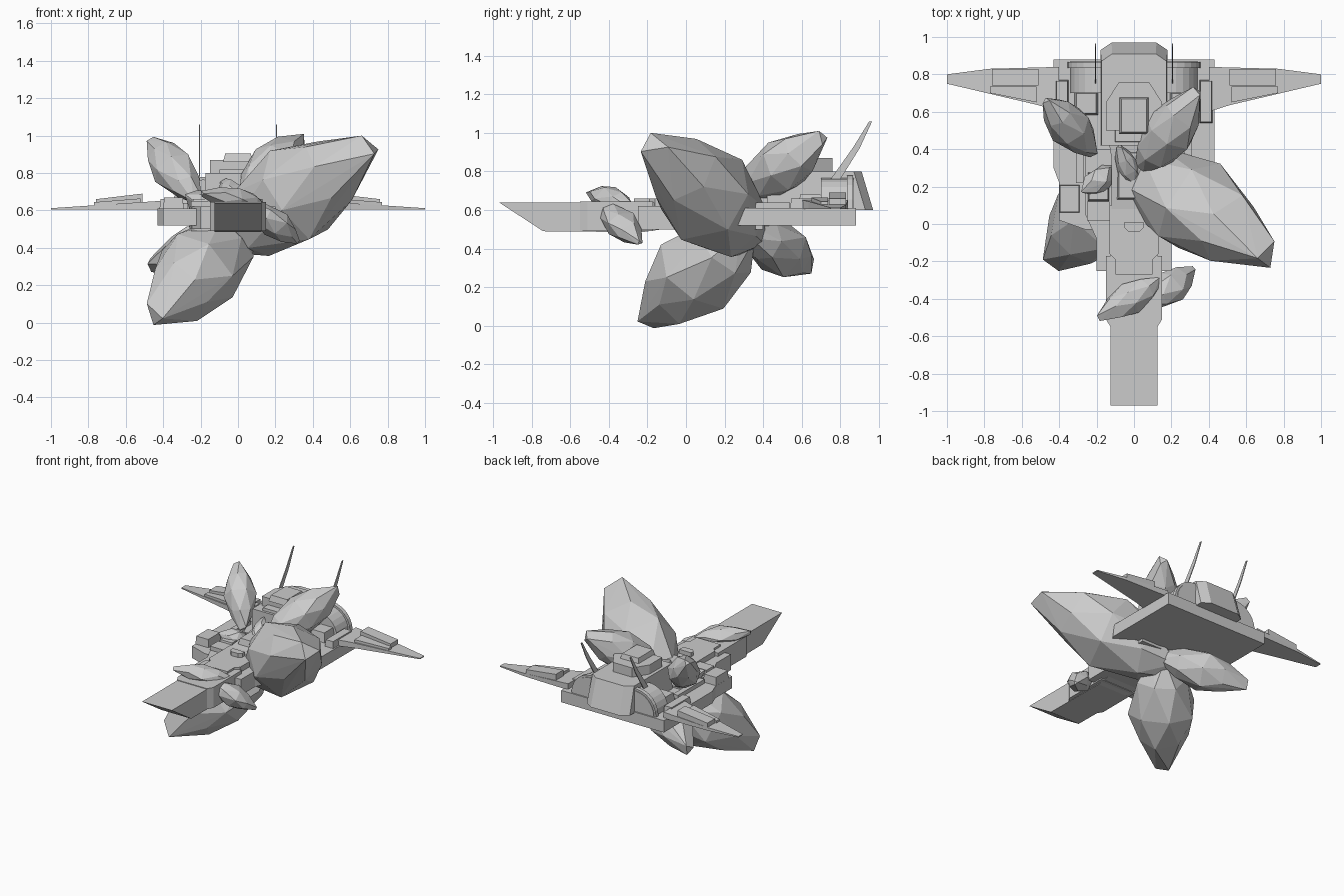
import bpy, bmesh, math, random
from mathutils import Vector

if "Cube" in bpy.data.objects:
    bpy.data.objects.remove(bpy.data.objects["Cube"])

random.seed(11)


def make(name, bm):
    bmesh.ops.recalc_face_normals(bm, faces=bm.faces)
    me = bpy.data.meshes.new(name)
    bm.to_mesh(me)
    bm.free()
    ob = bpy.data.objects.new(name, me)
    bpy.context.collection.objects.link(ob)
    return ob


def loft(name, lower, upper):
    bm = bmesh.new()
    a = [bm.verts.new(p) for p in lower]
    b = [bm.verts.new(p) for p in upper]
    n = len(a)
    bm.faces.new(a[::-1])
    bm.faces.new(b)
    for i in range(n):
        j = (i + 1) % n
        bm.faces.new((a[i], a[j], b[j], b[i]))
    return make(name, bm)


def slab(name, outline, z0, top):
    """Vertical prism; top is a height or a function of x and y."""
    f = top if callable(top) else (lambda x, y: top)
    return loft(name, [(x, y, z0) for x, y in outline],
                [(x, y, f(x, y)) for x, y in outline])


def sym(half):
    """Mirror a half outline (x > 0) into a closed one."""
    return half + [(-x, y) for x, y in reversed(half)]


def box(name, x0, x1, y0, y1, z0, z1, inset=0.0):
    i = inset
    return loft(name, [(x0, y0, z0), (x1, y0, z0), (x1, y1, z0), (x0, y1, z0)],
                [(x0 + i, y0 + i, z1), (x1 - i, y0 + i, z1), (x1 - i, y1 - i, z1), (x0 + i, y1 - i, z1)])


def side_prism(name, profile, x0, x1):
    """Profile in y, z swept along x."""
    return loft(name, [(x0, y, z) for y, z in profile], [(x1, y, z) for y, z in profile])


def crystal(name, base, tip, r, flat=1.0, blunt=0.28, sides=7):
    base, tip = Vector(base), Vector(tip)
    axis = tip - base
    q = axis.to_track_quat('Z', 'Y')
    bm = bmesh.new()
    for k, (t, s) in enumerate(((0, 0.25), (0.22, 0.78), (0.5, 1.05), (0.74, 0.79), (1.0, blunt))):
        n = sides if 0 < t < 1 else 3
        for i in range(n):
            a = 2 * math.pi * (i + 0.5 * (k % 2) + random.uniform(-0.12, 0.12)) / n
            rr = r * s * random.uniform(0.97, 1.08)
            off = q @ Vector((rr * math.cos(a), rr * math.sin(a) * flat, 0))
            bm.verts.new(base + axis * (t + random.uniform(-0.03, 0.015)) + off)
    res = bmesh.ops.convex_hull(bm, input=bm.verts[:])
    junk = {g for g in res['geom_interior'] + res['geom_unused'] if isinstance(g, bmesh.types.BMVert)}
    bmesh.ops.delete(bm, geom=list(junk), context='VERTS')
    return make(name, bm)


# Crystals growing through the ship
crystal('crystal_upper_right_large', (-0.08, 0.36, 0.42), (0.72, -0.17, 0.95), 0.245, blunt=0.32)
crystal('crystal_lower_left_large', (0.03, 0.33, 0.50), (-0.45, -0.21, 0.04), 0.22, blunt=0.3)
crystal('crystal_rear_right', (0.04, 0.29, 0.68), (0.345, 0.71, 0.98), 0.135, blunt=0.27)
crystal('crystal_rear_left', (-0.22, 0.38, 0.66), (-0.475, 0.665, 0.985), 0.105, blunt=0.22)
crystal('crystal_rear_below', (0.05, 0.34, 0.48), (-0.475, 0.64, 0.31), 0.135, blunt=0.3)
crystal('crystal_nose_top', (0.14, -0.30, 0.63), (-0.19, -0.50, 0.69), 0.08, 0.8, 0.25, 6)
crystal('crystal_nose_side', (0.08, -0.43, 0.62), (0.32, -0.24, 0.43), 0.085, 0.85, 0.18, 6)
crystal('crystal_centre_small', (0.02, 0.18, 0.62), (-0.08, 0.42, 0.76), 0.06, blunt=0.3, sides=6)
crystal('crystal_left_small', (-0.1, 0.3, 0.6), (-0.28, 0.17, 0.68), 0.07, blunt=0.1, sides=5)

# Hull: deck plate, mid block, wedge nose and neck
slab('deck', sym([(0.43, 0.88), (0.43, 0.30), (0.40, 0.22), (0.40, 0.02), (0.26, -0.03)]), 0.52, 0.61)
slab('mid_hull', sym([(0.26, 0.4), (0.26, 0.05), (0.20, -0.08), (0.20, -0.25)]), 0.50, 0.62)
side_prism('nose', [(-0.97, 0.64), (-0.74, 0.49), (-0.23, 0.485), (0.02, 0.52), (0.02, 0.635), (-0.2, 0.64)],
           -0.125, 0.125)
slab('neck_collar', sym([(0.15, -0.17), (0.15, -0.51), (0.125, -0.55)]), 0.49, 0.645)
slab('neck_panel', sym([(0.13, 0.1), (0.13, -0.16), (0.10, -0.19), (0.10, -0.27)]), 0.60, 0.66)
slab('hatch', sym([(0.05, 0.01), (0.05, -0.02), (0.03, -0.04)]), 0.64, 0.69)

# Raised centre and bridge
slab('spine', sym([(0.16, 0.6), (0.12, 0.35), (0.12, 0.08)]), 0.60, lambda x, y: 0.66 + 0.12 * max(0, y - 0.1))
box('spine_step', -0.10, 0.10, 0.12, 0.40, 0.62, 0.71, 0.02)
rear = sym([(0.18, 0.42), (0.18, 0.93), (0.12, 0.97)])
loft('rear_body', [(x, y, 0.60) for x, y in rear], [(x * 0.97, y - 0.06 * (y > 0.9), 0.80) for x, y in rear])
slab('bridge', sym([(0.15, 0.5), (0.15, 0.65), (0.08, 0.76)]), 0.78, 0.87)
box('bridge_roof', -0.08, 0.08, 0.48, 0.68, 0.86, 0.905, 0.012)
box('bridge_front', -0.11, 0.11, 0.43, 0.52, 0.66, 0.82, 0.01)

wing = [(0.40, 0.84), (0.77, 0.83), (1.0, 0.80), (1.0, 0.75), (0.51, 0.635), (0.40, 0.60)]
for s, side in ((1, 'right'), (-1, 'left')):
    def m(pts):
        return [(s * x, y) for x, y in pts]

    def mbox(name, x0, x1, *rest):
        box(name + '_' + side, *sorted((s * x0, s * x1)), *rest)

    # Wings with stepped panels
    slab('wing_' + side, m(wing), 0.605, lambda x, y: 0.652 - 0.04 * max(0, abs(x) - 0.40) / 0.6)
    slab('wing_rear_panel_' + side, m([(0.51, 0.74), (0.76, 0.74), (0.76, 0.83), (0.51, 0.83)]),
         0.61, lambda x, y: 0.69 - 0.12 * (abs(x) - 0.51))
    slab('wing_front_panel_' + side, m([(0.52, 0.65), (0.77, 0.70), (0.77, 0.735), (0.52, 0.735)]),
         0.61, lambda x, y: 0.665 - 0.08 * (abs(x) - 0.51))

    # Half round engines with rear flanges
    for nm, r, y0, y1 in (('engine', 0.155, 0.70, 0.87), ('engine_flange', 0.17, 0.835, 0.865)):
        arc = [(s * 0.185 + r * math.cos(math.pi * i / 12), 0.61 + r * math.sin(math.pi * i / 12)) for i in range(13)]
        loft(nm + '_' + side, [(x, y0, z) for x, z in arc], [(x, y1, z) for x, z in arc])

    # Swept antennas
    side_prism('antenna_' + side, [(0.75, 0.76), (0.80, 0.76), (0.90, 0.92), (0.965, 1.06), (0.95, 1.06), (0.87, 0.93)],
               s * 0.205 - 0.003, s * 0.205 + 0.003)

    # Deck blocks
    mbox('deck_box', 0.35, 0.42, 0.54, 0.77, 0.60, 0.66, 0.005)
    mbox('front_box', 0.29, 0.40, 0.06, 0.21, 0.60, 0.67, 0.005)
    mbox('engine_intake', 0.19, 0.32, 0.58, 0.71, 0.60, 0.68, 0.012)
    mbox('inner_box', 0.13, 0.25, 0.12, 0.28, 0.60, 0.66, 0.01)
    mbox('shoulder_block', 0.13, 0.25, 0.02, 0.12, 0.49, 0.65)
    mbox('deck_rail', 0.27, 0.31, 0.22, 0.54, 0.60, 0.64)
